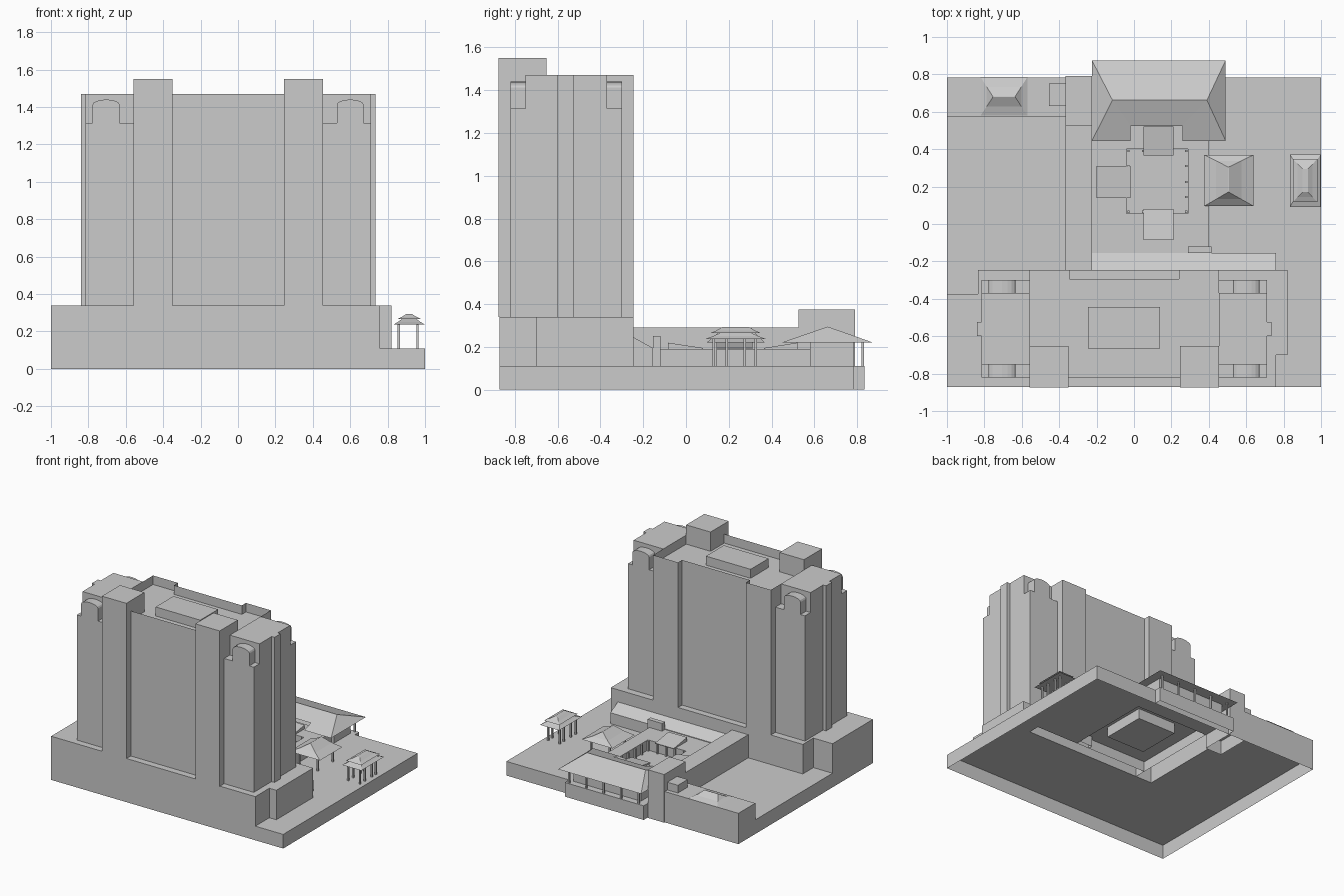
import bpy, bmesh, math

if "Cube" in bpy.data.objects:
    bpy.data.objects.remove(bpy.data.objects["Cube"])


def make(name, verts, faces, fix=True):
    bm = bmesh.new()
    vs = [bm.verts.new(v) for v in verts]
    for f in faces:
        bm.faces.new([vs[i] for i in f])
    if fix:
        bmesh.ops.recalc_face_normals(bm, faces=bm.faces)
    me = bpy.data.meshes.new(name)
    bm.to_mesh(me)
    bm.free()
    ob = bpy.data.objects.new(name, me)
    bpy.context.collection.objects.link(ob)
    return ob


def prism(name, poly, z0, z1, cap=None):
    """Vertical walls on a footprint, open below; cap is the roof height."""
    n = len(poly)
    cap = z1 if cap is None else cap
    v = [(x, y, z) for z in (z0, z1) for x, y in poly]
    f = [(i, (i + 1) % n, n + (i + 1) % n, n + i) for i in range(n)]
    if cap == z1:
        f.append(tuple(range(n, 2 * n)))
    else:
        v += [(x, y, cap) for x, y in poly]
        f.append(tuple(range(2 * n, 3 * n)))
    return make(name, v, f, fix=False)


def box(name, x0, x1, y0, y1, z0, z1):
    x0, x1 = min(x0, x1), max(x0, x1)
    return prism(name, [(x0, y0), (x1, y0), (x1, y1), (x0, y1)], z0, z1)


def flat(name, x0, x1, y0, y1, z):
    return make(name, [(x0, y0, z), (x1, y0, z), (x1, y1, z), (x0, y1, z)], [(0, 1, 2, 3)], False)


def extrude_profile(name, pts, axis, a, b):
    """Closed profile in (u, z) swept along the x or y axis."""
    n = len(pts)
    v = [((s, u, z) if axis == 'x' else (u, s, z)) for s in (a, b) for u, z in pts]
    f = [(i, (i + 1) % n, n + (i + 1) % n, n + i) for i in range(n)]
    return make(name, v, f + [tuple(range(n)), tuple(range(n, 2 * n))])


def hip_roof(name, x0, x1, y0, y1, z0, rx0, rx1, ry0, ry1, z1, sag=0.006):
    """Slightly concave hipped roof from eaves up to a ridge or small flat top."""
    mid = [(x0 + rx0) / 2, (x1 + rx1) / 2, (y0 + ry0) / 2, (y1 + ry1) / 2]
    rings = [(x0, x1, y0, y1, z0), (*mid, (z0 + z1) / 2 - sag), (rx0, rx1, ry0, ry1, z1)]
    v = []
    for a, b, c, d, z in rings:
        v += [(a, c, z), (b, c, z), (b, d, z), (a, d, z)]
    f = [(3, 2, 1, 0), (8, 9, 10, 11)]
    for k in (0, 4):
        f += [(k + i, k + (i + 1) % 4, k + 4 + (i + 1) % 4, k + 4 + i) for i in range(4)]
    return make(name, v, f)


def posts(name, xs, ys, z0, z1, r=0.006):
    for x in xs:
        for y in ys:
            box(name, x - r, x + r, y - r, y + r, z0, z1)


# Hollow base: outer skirt plus deck pieces around the cloister opening
F, B, D = -0.872, 0.783, 0.11
corners = [(-1, F), (1, F), (1, B), (-1, B)]
make("base_skirt", [(x, y, z) for z in (0, D) for x, y in corners],
     [(i, (i + 1) % 4, 4 + (i + 1) % 4, 4 + i) for i in range(4)], False)
for r in [(-1, 1, F, -.245), (-1, -.365, -.245, B), (-.365, 1, .525, B),
          (.76, 1, -.245, .525), (.40, .76, -.155, .525)]:
    flat("base_deck", *r, D)
box("hall_porch_base", -.22, .46, B, .835, 0, D)

# Podium under the tower
prism("podium", [(-1, F), (.76, F), (.76, -.70), (.82, -.70), (.82, -.245),
                 (-.835, -.245), (-.835, -.375), (-1, -.375)], D, .34)

# Tower centre with sunken roof behind thin parapets
prism("tower_centre", [(-.56, -.82), (.455, -.82), (.455, -.245), (.24, -.245), (.24, -.295),
                       (-.345, -.295), (-.345, -.245), (-.56, -.245)], .34, 1.47, cap=1.40)
box("penthouse", -.245, .14, -.665, -.445, 1.40, 1.47)

# Mirrored tower parts: wings, bays, arched dormers, front stair towers
for m in (lambda x: x, lambda x: -.105 - x):
    box("stair_tower", m(-.56), m(-.35), -.875, -.652, .34, 1.55)
    box("wing", m(-.815), m(-.56), -.75, -.37, .34, 1.47)
    box("wing_side_rib", m(-.84), m(-.815), -.60, -.525, .34, 1.47)
    for y0, y1 in ((-.82, -.75), (-.37, -.30)):
        box("wing_bay", m(-.815), m(-.56), y0, y1, .34, 1.315)
        arc = [(m(-.705) - .072 * math.cos(t * math.pi / 8),
                1.412 + .028 * math.sin(t * math.pi / 8)) for t in range(9)]
        c = m(-.705)
        extrude_profile("arched_dormer", [(c + .072, 1.315), (c - .072, 1.315)] + arc, 'y', y0, y1)

# Cloister: west and south corridors, gate
box("west_corridor", -.365, -.225, -.245, .525, D, .29)
make("south_corridor", [(x, y, z) for x in (-.225, .76)
                        for y, z in ((-.245, D), (-.245, .245), (-.155, .195), (-.155, D))],
     [(0, 1, 2, 3), (7, 6, 5, 4), (1, 5, 6, 2), (2, 6, 7, 3), (0, 4, 5, 1)])
box("gate_block", .29, .415, -.155, -.12, D, .25)

# Cloister roof ring around the sunken court
cx0, cx1, cy0, cy1 = -.04, .29, .055, .40
for r in [(-.225, .40, -.155, cy0), (-.225, .40, cy1, .58),
          (-.225, cx0, cy0, cy1), (cx1, .40, cy0, cy1)]:
    flat("cloister_roof", *r, .19)
ring = [(-.225, -.155), (.40, -.155), (.40, .58), (-.225, .58)]
court = [(cx0, cy0), (cx0, cy1), (cx1, cy1), (cx1, cy0)]
for nm, poly in (("cloister_outer_wall", ring), ("court_wall", court)):
    make(nm, [(x, y, z) for z in (D, .19) for x, y in poly],
         [(i, (i + 1) % 4, 4 + (i + 1) % 4, 4 + i) for i in range(4)], False)
flat("court_floor", cx0, cx1, cy0, cy1, D)
posts("court_post", [-.03, .05, .125, .20, .28], [.065, .39], D, .19)
posts("court_post", [-.03, .28], [.145, .225, .31], D, .19)

# Shed roofs leaning toward the court
extrude_profile("south_shed_roof", [(-.085, .19), (-.085, .22), (.08, .195), (.08, .19)], 'x', .05, .21)
extrude_profile("north_shed_roof", [(.52, .19), (.52, .22), (.365, .195), (.365, .19)], 'x', .05, .21)
extrude_profile("west_shed_roof", [(-.20, .19), (-.20, .22), (-.02, .195), (-.02, .19)], 'y', .14, .31)

# Rear hall: body, posts, notched hip roof
box("hall_body", -.16, .42, .58, B, D, .222)
posts("hall_post", [-.17, -.02, .13, .28, .43], [.825], D, .222)
Z0, Z1, ZN = .22, .295, .247
make("hall_roof",
     [(-.225, .445, Z0), (-.02, .445, Z0), (-.02, .525, ZN), (.26, .525, ZN), (.26, .445, Z0),
      (.49, .445, Z0), (.49, .875, Z0), (-.225, .875, Z0), (-.115, .662, Z1), (.39, .662, Z1)],
     [(0, 1, 2, 8), (2, 3, 9, 8), (3, 4, 5, 9), (5, 6, 9), (6, 7, 8, 9), (7, 0, 8)])
for x0, x1, y0 in ((-.225, -.02, .445), (-.02, .26, .525), (.26, .49, .445)):
    flat("hall_ceiling", x0, x1, y0, .875, Z0)

# Rear left blocks with a small hipped roof
box("rear_terrace", -1, -.365, .575, B, D, .24)
hip_roof("terrace_roof", -.82, -.57, .58, .785, .243, -.755, -.635, .678, .682, .285)
box("rear_block", -.365, -.225, .525, .79, 0, .375)
box("rear_block_annex", -.455, -.365, .63, .75, D, .30)

# East pavilion
hip_roof("pavilion_roof", .375, .64, .095, .37, .22, .503, .507, .17, .305, .29)
posts("pavilion_post", [.43, .59], [.14, .325], D, .225)

# Two-tier garden pavilion
hip_roof("garden_pavilion_lower_roof", .833, .998, .092, .372, .238, .875, .955, .16, .305, .266, .002)
hip_roof("garden_pavilion_upper_roof", .85, .98, .117, .347, .266, .9, .93, .17, .295, .293, .002)
posts("garden_pavilion_post", [.86, .96], [.13, .19, .275, .325], D, .245)
